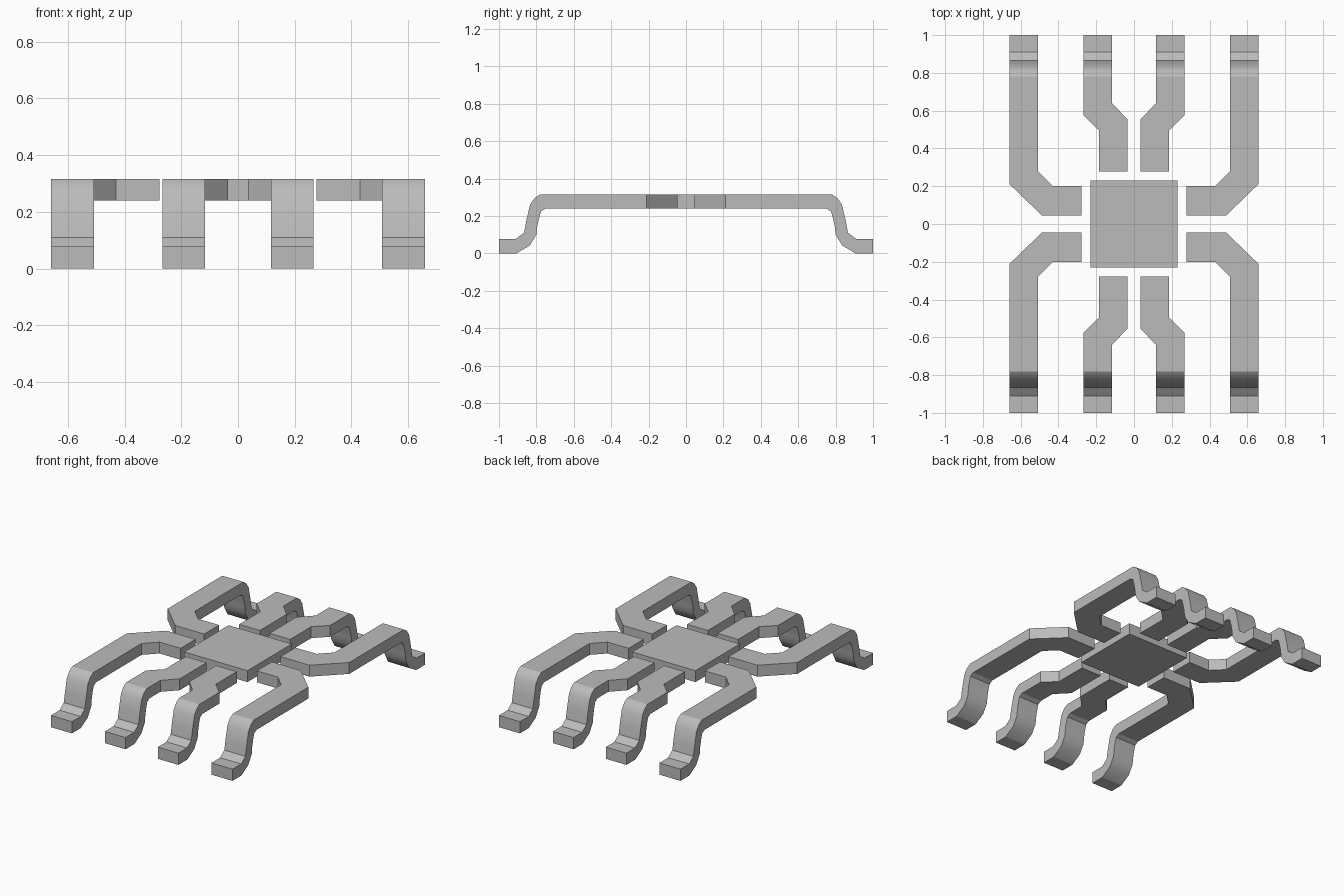
import bpy, bmesh, math

cube = bpy.data.objects.get("Cube")
if cube:
    bpy.data.objects.remove(cube, do_unlink=True)

Z_LOW, Z_TOP = 0.24, 0.315

metal = bpy.data.materials.new("grey metal")
metal.use_nodes = True
colour = (0.5, 0.5, 0.5, 1)
metal.diffuse_color = colour
metal.node_tree.nodes["Principled BSDF"].inputs["Base Color"].default_value = colour

# Side profile of the bent end: upper and lower (y, z) at each step
BEND = [
    ((0.78, Z_TOP), (0.75, Z_LOW)),
    ((0.81, 0.295), (0.775, 0.225)),
    ((0.834, 0.26), (0.785, 0.19)),
    ((0.855, 0.17), (0.795, 0.145)),
    ((0.866, 0.11), (0.80, 0.10)),
    ((0.91, 0.077), (0.835, 0.042)),
    ((0.925, 0.077), (0.907, 0)),
    ((1, 0.077), (1, 0)),
]

# Plan of each lead from its inner end: pairs of edge points (x, y)
OUTER_PLAN = [
    ((0.277, 0.045), (0.277, 0.2)),
    ((0.488, 0.045), (0.43, 0.2)),
    ((0.66, 0.212), (0.507, 0.277)),
]
INNER_PLAN = [
    ((0.185, 0.277), (0.035, 0.277)),
    ((0.185, 0.495), (0.035, 0.555)),
    ((0.267, 0.575), (0.117, 0.64)),
]


def finish(name, bm):
    """Turn a bmesh into a metal object."""
    bmesh.ops.recalc_face_normals(bm, faces=bm.faces)
    mesh = bpy.data.meshes.new(name)
    bm.to_mesh(mesh)
    bm.free()
    mesh.materials.append(metal)
    obj = bpy.data.objects.new(name, mesh)
    bpy.context.collection.objects.link(obj)
    return obj


def build_lead(name, plan, sx, sy):
    """Loft four-cornered sections along the flat plan, then down the bend."""
    sections = [[(*a, Z_TOP), (*b, Z_TOP), (*b, Z_LOW), (*a, Z_LOW)] for a, b in plan]
    xa, xb = plan[-1][0][0], plan[-1][1][0]
    sections += [[(xa, *up), (xb, *up), (xb, *low), (xa, *low)] for up, low in BEND]
    bm = bmesh.new()
    rings = [[bm.verts.new((x * sx, y * sy, z)) for x, y, z in s] for s in sections]
    for r, s in zip(rings, rings[1:]):
        for i in range(4):
            j = (i + 1) % 4
            bm.faces.new((r[i], r[j], s[j], s[i]))
    bm.faces.new(rings[0])
    bm.faces.new(rings[-1])
    obj = finish(name, bm)
    # Smooth bends with crisp corners
    bpy.ops.object.select_all(action="DESELECT")
    obj.select_set(True)
    bpy.context.view_layer.objects.active = obj
    bpy.ops.object.shade_smooth_by_angle(angle=math.radians(30))


# Central square pad
bm = bmesh.new()
bmesh.ops.create_cube(bm, size=1)
bmesh.ops.scale(bm, vec=(0.46, 0.46, Z_TOP - Z_LOW), verts=bm.verts)
bmesh.ops.translate(bm, vec=(0, 0, (Z_TOP + Z_LOW) / 2), verts=bm.verts)
finish("centre_pad", bm)

# Eight leads, mirrored about both axes
for sx, side in ((1, "left"), (-1, "right")):
    for sy, end in ((-1, "front"), (1, "back")):
        build_lead(f"outer_lead_{end}_{side}", OUTER_PLAN, sx, sy)
        build_lead(f"inner_lead_{end}_{side}", INNER_PLAN, sx, sy)
